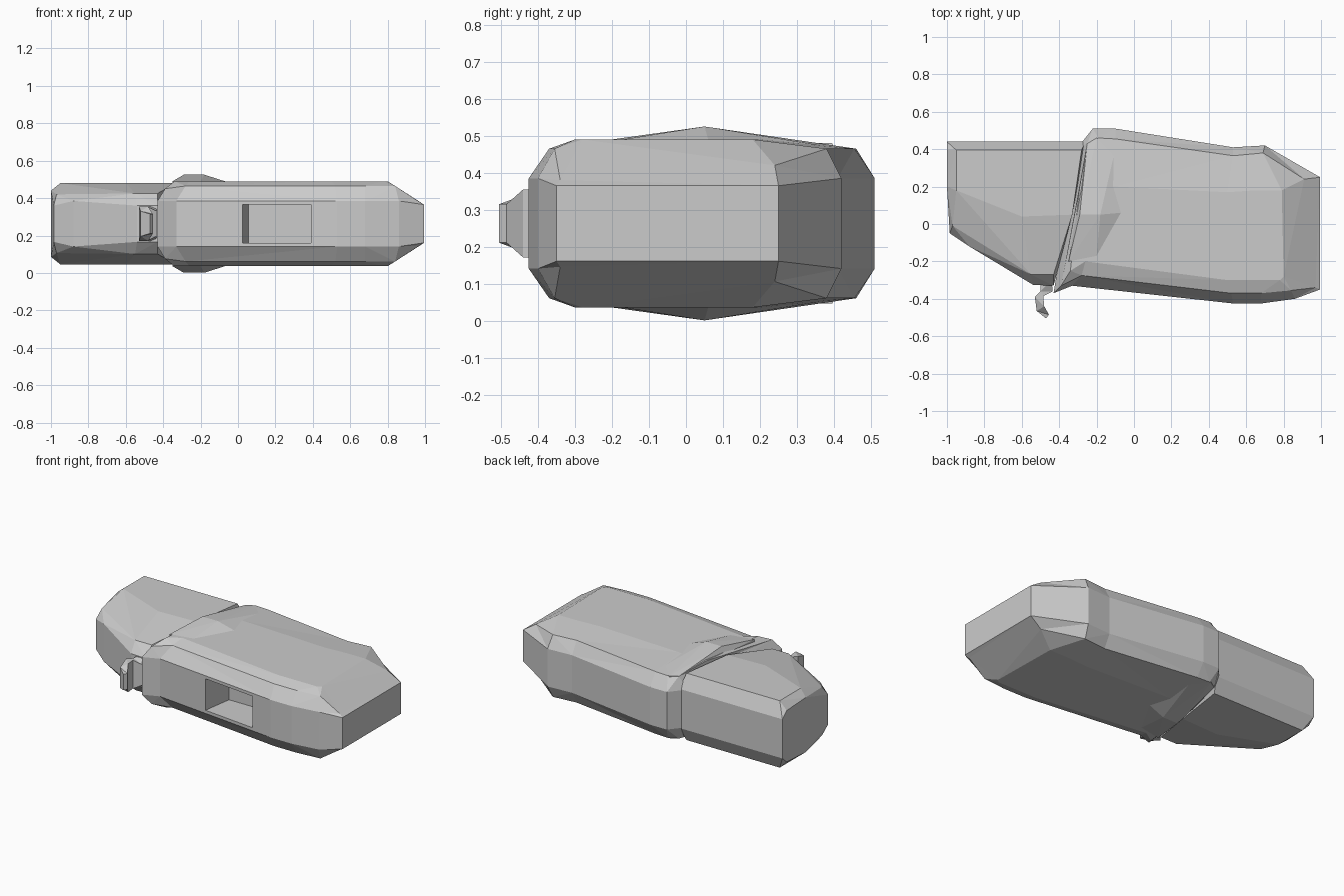
import bpy, bmesh
from mathutils import Vector

if "Cube" in bpy.data.objects:
    bpy.data.objects.remove(bpy.data.objects["Cube"])

MID = 0.263  # height of the mirror plane


def finish(name, bm):
    bmesh.ops.triangulate(bm, faces=[f for f in bm.faces if len(f.verts) == 4])
    bmesh.ops.recalc_face_normals(bm, faces=bm.faces)
    me = bpy.data.meshes.new(name)
    bm.to_mesh(me)
    bm.free()
    ob = bpy.data.objects.new(name, me)
    bpy.context.collection.objects.link(ob)
    return ob


def flip(p):
    return (p[0], p[1], 2 * MID - p[2])


def loft(name, rings):
    """rings: (default z, outline) from the middle upward, mirrored downward."""
    bm = bmesh.new()
    upper = [[(p[0], p[1], p[2] if len(p) > 2 else z) for p in pts] for z, pts in rings]
    stack = [[flip(p) for p in r] for r in reversed(upper)] + upper
    loops = [[bm.verts.new(p) for p in r] for r in stack]
    n = len(loops[0])
    for a, b in zip(loops, loops[1:]):
        for i in range(n):
            j = (i + 1) % n
            bm.faces.new((a[i], a[j], b[j], b[i]))
    caps = [bm.faces.new(loops[0]), bm.faces.new(loops[-1])]
    bmesh.ops.triangulate(bm, faces=caps)
    return finish(name, bm)


def hull(name, pts):
    bm = bmesh.new()
    for p in pts:
        bm.verts.new(p)
        bm.verts.new(flip(p))
    res = bmesh.ops.convex_hull(bm, input=bm.verts)
    junk = [g for g in res["geom_interior"] if isinstance(g, bmesh.types.BMVert)]
    bmesh.ops.delete(bm, geom=junk, context='VERTS')
    return finish(name, bm)


# Main shell: chamfered slab with tapered nose
shell = loft("main_shell", [
    (0.385, [(-.22, .51), (-.10, .51), (.53, .41), (.70, .42), (.995, .25, .365),
             (.995, -.35, .365), (.86, -.40), (.68, -.425), (.53, -.425),
             (-.33, -.33), (-.43, -.37), (-.30, .41)]),
    (0.465, [(-.19, .46), (-.10, .455), (.53, .365), (.69, .38), (.91, .24, .42),
             (.97, -.34, .38), (.84, -.355), (.68, -.37), (.52, -.37),
             (-.28, -.275), (-.39, -.33, .45), (-.25, .43)]),
    (0.49, [(-.17, .20), (-.10, .20), (.50, .17), (.65, .18), (.79, .18),
            (.80, -.28), (.78, -.30), (.68, -.30), (.50, -.30),
            (-.26, -.20), (-.34, -.25), (-.29, .20)]),
])

# Slanted pocket in the front of the shell
pocket = loft("pocket_cutter", [
    (0.365, [(-.002, -.55), (.368, -.55), (.425, -.17), (.055, -.17)]),
])
mod = shell.modifiers.new("pocket", 'BOOLEAN')
mod.object = pocket
mod.operation = 'DIFFERENCE'
mod.solver = 'EXACT'
dg = bpy.context.evaluated_depsgraph_get()
cut = bpy.data.meshes.new_from_object(shell.evaluated_get(dg))
shell.modifiers.clear()
shell.data = cut
bpy.data.objects.remove(pocket)

# Raised collar where the shell meets the rear block
hull("collar_bulge", [
    (-.20, .46, .465), (-.25, .43, .465), (-.10, .40, .468), (-.07, .06, .49),
    (-.20, -.17, .49), (-.35, -.20, .49), (-.29, .05, .525), (-.18, .05, .525),
])

# Rear block: narrower, chamfered, tapering toward the left end
hull("rear_block", [
    (-1, .44, .39), (-.26, .44, .39), (-.43, -.33, .36), (-.54, -.325, .36),
    (-.88, -.12, .385), (-.985, -.05, .36),
    (-.97, -.01, .42), (-.55, -.27, .425), (-.43, -.27, .425),
    (-1, .20, .44), (-1, .395, .43),
    (-.95, .395, .48), (-.28, .395, .48), (-.33, .05, .48), (-.6, .04, .48), (-.95, .18, .48),
])

# Small curled hook at the front
loft("hook", [
    (0.355, [(-.44, -.30), (-.435, -.36, .33), (-.485, -.385), (-.48, -.44),
             (-.455, -.485, .315), (-.47, -.505, .315), (-.52, -.465, .33),
             (-.53, -.39), (-.50, -.36), (-.50, -.30)]),
])
